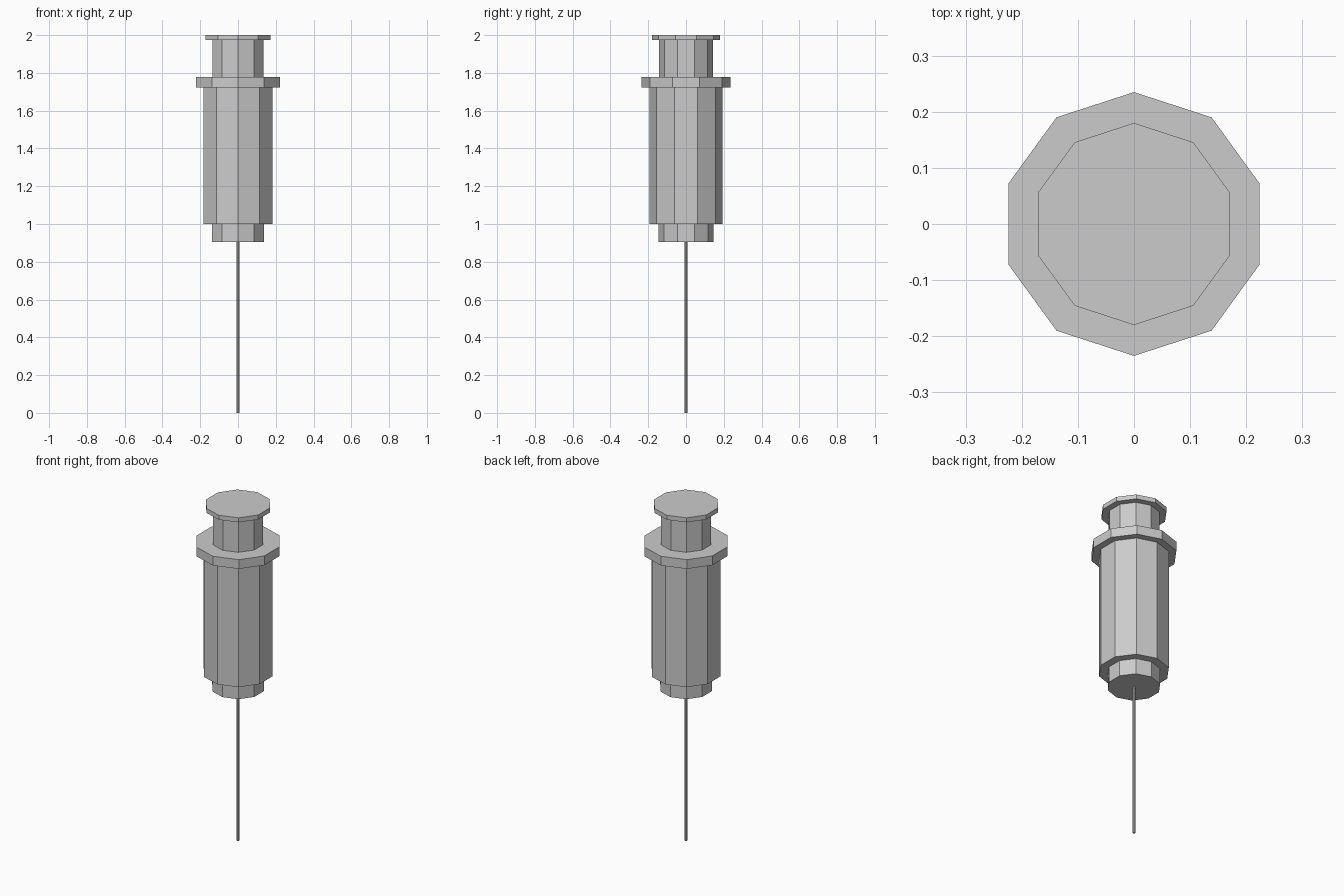
import bpy

if "Cube" in bpy.data.objects:
    bpy.data.objects.remove(bpy.data.objects["Cube"])

SIDES = 10


def section(name, radius, bottom, top):
    """Flat-shaded ten-sided prism standing on the z axis, a corner facing +y."""
    bpy.ops.mesh.primitive_cylinder_add(
        vertices=SIDES, radius=radius, depth=top - bottom,
        location=(0, 0, (top + bottom) / 2))
    bpy.context.object.name = name


# Parts from bottom to top: name, radius, bottom z, top z
parts = [
    ("needle", 0.008, 0.0, 0.906),
    ("needle_hub", 0.145, 0.906, 1.0),
    ("barrel", 0.193, 1.0, 1.722),
    ("finger_flange", 0.235, 1.722, 1.777),
    ("plunger_rod", 0.142, 1.777, 1.973),
    ("plunger_cap", 0.18, 1.973, 2.0),
]
for part in parts:
    section(*part)
